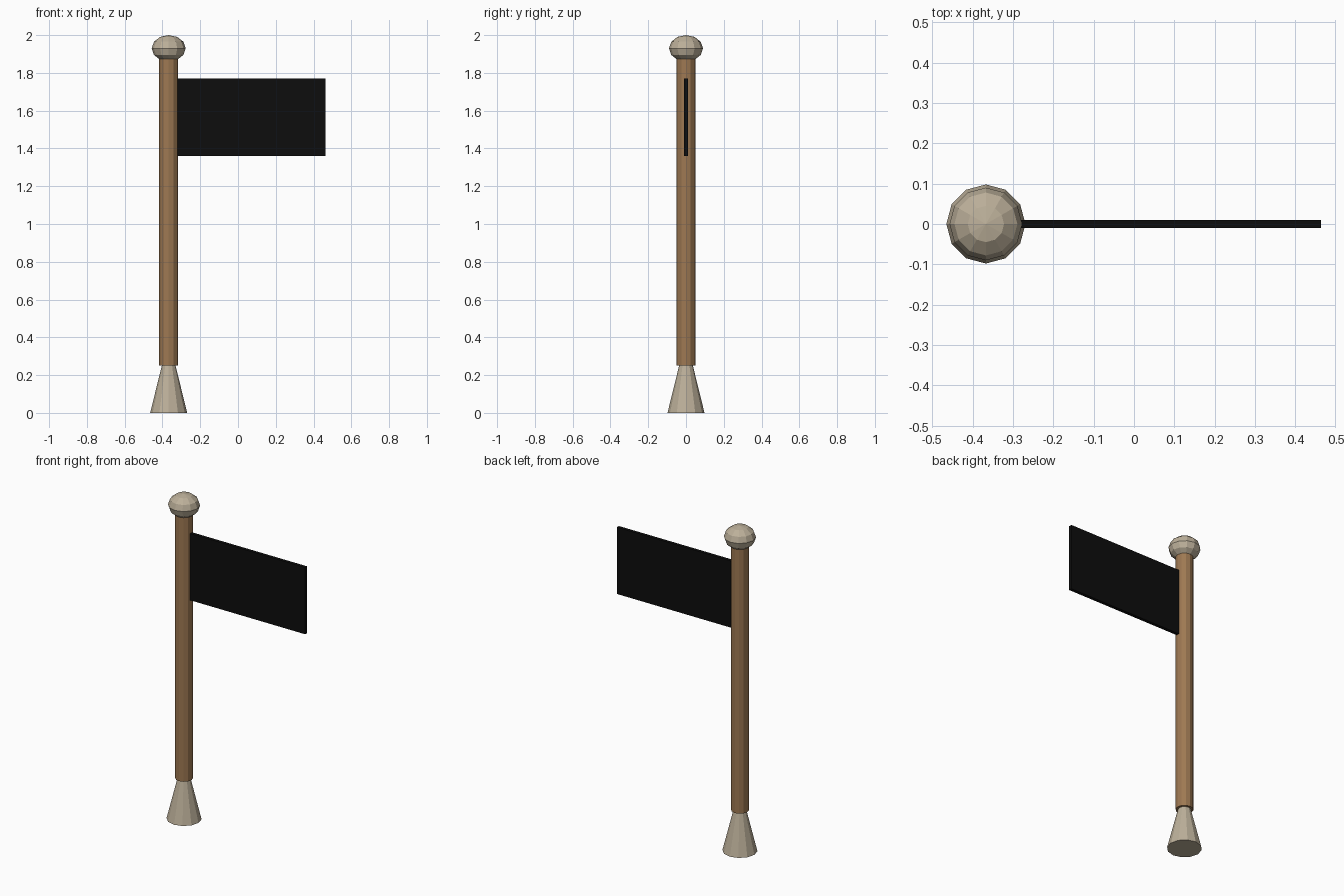
import bpy

cube = bpy.data.objects.get("Cube")
if cube:
    bpy.data.objects.remove(cube, do_unlink=True)

POLE_X = -0.367
SIDES = 12


def material(name, rgb):
    mat = bpy.data.materials.new(name)
    mat.use_nodes = True
    color = (*rgb, 1.0)
    mat.diffuse_color = color
    bsdf = next(n for n in mat.node_tree.nodes if n.type == 'BSDF_PRINCIPLED')
    bsdf.inputs["Base Color"].default_value = color
    return mat


def finish(name, mat):
    obj = bpy.context.object
    obj.name = name
    obj.data.materials.append(mat)
    bpy.ops.object.shade_flat()
    return obj


def tapered(name, mat, r_low, r_high, z_low, z_high):
    bpy.ops.mesh.primitive_cone_add(
        vertices=SIDES, radius1=r_low, radius2=r_high, depth=z_high - z_low,
        location=(POLE_X, 0, (z_low + z_high) / 2))
    return finish(name, mat)


wood = material("brown wood", (0.34, 0.19, 0.085))
stone = material("pale stone", (0.50, 0.43, 0.32))
black = material("black cloth", (0.004, 0.004, 0.004))

# Flared foot, narrowing up into the pole
tapered("foot", stone, 0.098, 0.034, 0, 0.26)

# Straight pole
tapered("pole", wood, 0.05, 0.05, 0.25, 1.92)

# Flattened ball on top
bpy.ops.mesh.primitive_uv_sphere_add(
    segments=SIDES, ring_count=6, radius=0.09, location=(POLE_X, 0, 1.93))
bpy.context.object.scale.z = 0.07 / 0.09
finish("finial", stone)

# Flag panel, its inner edge sunk into the pole
inner, outer, low, high = POLE_X, 0.464, 1.36, 1.77
bpy.ops.mesh.primitive_cube_add(
    size=1, location=((inner + outer) / 2, 0, (low + high) / 2))
bpy.context.object.scale = (outer - inner, 0.02, high - low)
finish("flag", black)
